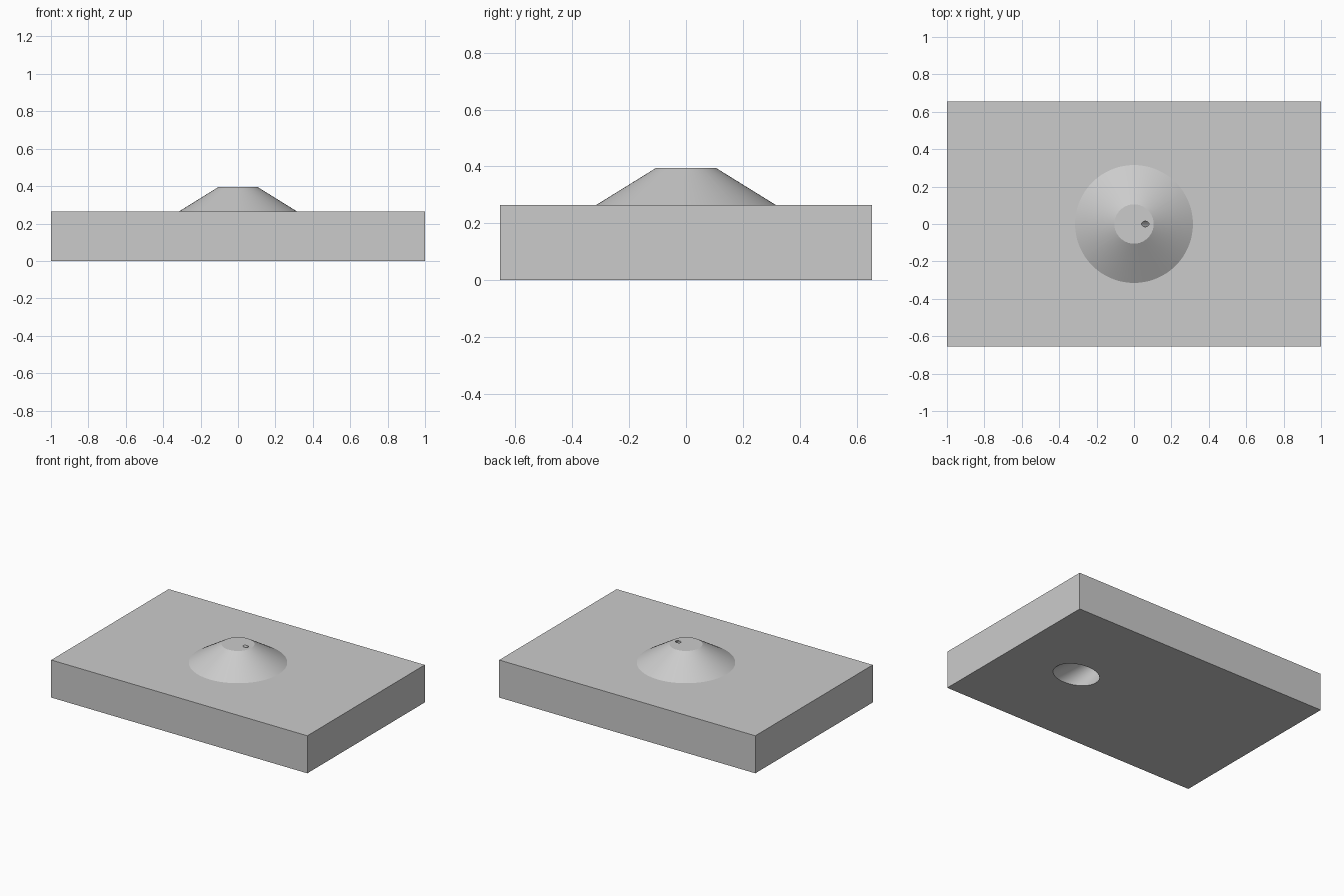
import bpy
import bmesh
from math import cos, sin, tau, radians

cube = bpy.data.objects.get("Cube")
if cube:
    bpy.data.objects.remove(cube, do_unlink=True)

SLAB_TOP, CONE_TOP = 0.265, 0.395

grey = bpy.data.materials.new("plain grey")
grey.use_nodes = True
grey.diffuse_color = (0.6, 0.6, 0.6, 1)
grey.node_tree.nodes["Principled BSDF"].inputs["Base Color"].default_value = (0.6, 0.6, 0.6, 1)


def loft(name, sections, sides):
    """Closed solid through elliptical sections (centre x, z, x radius, y radius)."""
    bm = bmesh.new()
    angles = [tau * i / sides for i in range(sides)]
    rings = [[bm.verts.new((cx + rx * cos(a), ry * sin(a), z)) for a in angles]
             for cx, z, rx, ry in sections]
    for low, high in zip(rings, rings[1:]):
        for i in range(sides):
            j = (i + 1) % sides
            bm.faces.new((low[i], low[j], high[j], high[i]))
    bm.faces.new(rings[0][::-1])
    bm.faces.new(rings[-1])
    bmesh.ops.recalc_face_normals(bm, faces=bm.faces)
    mesh = bpy.data.meshes.new(name)
    bm.to_mesh(mesh)
    bm.free()
    mesh.materials.append(grey)
    obj = bpy.data.objects.new(name, mesh)
    bpy.context.collection.objects.link(obj)
    return obj


def combine(target, tool, operation):
    """Apply a boolean and discard the tool."""
    tool.hide_render = True
    mod = target.modifiers.new(operation.lower(), "BOOLEAN")
    mod.operation, mod.solver, mod.object = operation, "EXACT", tool
    bpy.context.view_layer.objects.active = target
    bpy.ops.object.modifier_apply(modifier=mod.name)
    bpy.data.objects.remove(tool, do_unlink=True)


# Rectangular slab
bpy.ops.mesh.primitive_cube_add(size=1, location=(0, 0, SLAB_TOP / 2))
block = bpy.context.object
block.name = "slab_with_cone"
block.scale = (2, 1.31, SLAB_TOP)
bpy.ops.object.transform_apply(location=True, rotation=False, scale=True)
block.data.materials.append(grey)

# Truncated cone, sunk slightly into the slab for a clean union
cone = loft("cone", [(0, 0.1, 0.315, 0.315), (0, SLAB_TOP, 0.315, 0.315),
                     (0, CONE_TOP, 0.105, 0.105)], 96)
combine(block, cone, "UNION")

# Slanted tapering hole from the cone's top to the underside
top = (0.06, CONE_TOP, 0.02, 0.015)
bottom = (0.48, 0, 0.163, 0.122)


def section(t):
    return tuple(b + (a - b) * t for a, b in zip(top, bottom))


combine(block, loft("hole_cutter", [section(-0.1), section(1.05)], 64), "DIFFERENCE")

bpy.ops.object.select_all(action="DESELECT")
block.select_set(True)
bpy.context.view_layer.objects.active = block
bpy.ops.object.shade_smooth_by_angle(angle=radians(20))
